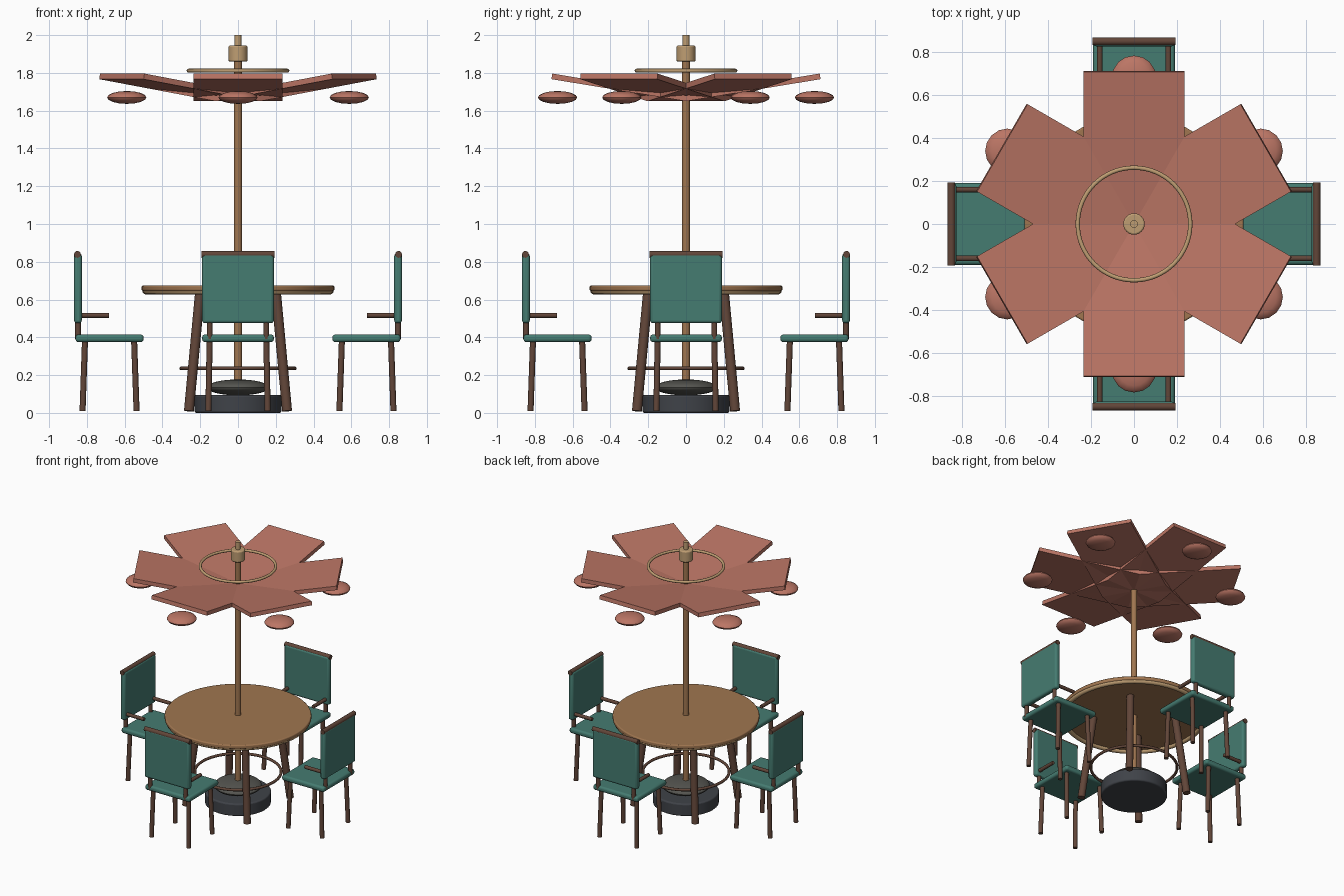
import bpy
from math import radians, pi, cos, sin
from mathutils import Vector, Matrix

if "Cube" in bpy.data.objects:
    bpy.data.objects.remove(bpy.data.objects["Cube"])


def material(name, rgb):
    m = bpy.data.materials.new(name)
    m.diffuse_color = (*rgb, 1)
    m.use_nodes = True
    m.node_tree.nodes["Principled BSDF"].inputs["Base Color"].default_value = m.diffuse_color
    return m


CORAL = material("coral", (0.50, 0.18, 0.13))
TEAL = material("teal", (0.06, 0.20, 0.165))
WOOD = material("wood", (0.35, 0.18, 0.08))
BROWN = material("dark_wood", (0.12, 0.06, 0.04))
BRASS = material("brass", (0.52, 0.34, 0.17))
IRON = material("iron", (0.05, 0.055, 0.065))
STONE = material("stone", (0.09, 0.09, 0.08))


def finish(name, mat, xf, bevel=0, smooth=True):
    ob = bpy.context.object
    ob.name = name
    ob.data.materials.append(mat)
    if smooth:
        bpy.ops.object.shade_smooth_by_angle(angle=radians(35))
    if bevel:
        b = ob.modifiers.new("bevel", 'BEVEL')
        b.width, b.segments, b.limit_method = bevel, 3, 'ANGLE'
    ob.matrix_world = xf
    return ob


def rod(name, p, q, r, mat, xf=Matrix(), sides=16, bevel=0):
    p, q = Vector(p), Vector(q)
    bpy.ops.mesh.primitive_cylinder_add(vertices=sides, radius=r, depth=(q - p).length)
    turn = (q - p).to_track_quat('Z', 'Y').to_matrix().to_4x4()
    return finish(name, mat, xf @ Matrix.Translation((p + q) / 2) @ turn, bevel)


def box(name, lo, hi, mat, xf=Matrix(), bevel=0):
    lo, hi = Vector(lo), Vector(hi)
    bpy.ops.mesh.primitive_cube_add(size=1)
    bpy.context.object.data.transform(Matrix.Diagonal((*(hi - lo), 1)))
    return finish(name, mat, xf @ Matrix.Translation((lo + hi) / 2), bevel, bevel > 0)


def ring(name, z, major, minor, mat):
    bpy.ops.mesh.primitive_torus_add(major_radius=major, minor_radius=minor,
                                     major_segments=64, minor_segments=12)
    return finish(name, mat, Matrix.Translation((0, 0, z)))


def pebble(name, c, r, h, mat, seg=16, rings=8):
    bpy.ops.mesh.primitive_uv_sphere_add(segments=seg, ring_count=rings, radius=1)
    bpy.context.object.data.transform(Matrix.Diagonal((r, r, h, 1)))
    return finish(name, mat, Matrix.Translation(c))


# Weighted base, pole and finial
rod("base", (0, 0, 0), (0, 0, 0.095), 0.23, IRON, sides=32, bevel=0.01)
pebble("base_dome", (0, 0, 0.135), 0.165, 0.042, STONE, 32, 16)
rod("pole", (0, 0, 0.08), (0, 0, 1.88), 0.022, WOOD)
rod("finial_collar", (0, 0, 1.86), (0, 0, 1.945), 0.05, BRASS, sides=24, bevel=0.008)
rod("finial_tip", (0, 0, 1.94), (0, 0, 2.0), 0.018, BRASS)

# Table
rod("table_top", (0, 0, 0.645), (0, 0, 0.675), 0.51, WOOD, sides=64, bevel=0.008)
ring("table_rim", 0.645, 0.488, 0.018, BRASS)
ring("foot_ring", 0.236, 0.30, 0.01, BROWN)
for sx in (-1, 1):
    for sy in (-1, 1):
        rod("table_leg", (sx * 0.26, sy * 0.26, 0.01), (sx * 0.2, sy * 0.2, 0.65), 0.026, BROWN)

# Canopy: six tilted panels, hanging pebbles and a brass hoop
ring("canopy_hoop", 1.812, 0.262, 0.01, BRASS)
for k in range(6):
    a = radians(30 + 60 * k)
    tilt = Matrix.Rotation(a, 4, 'Z') @ Matrix.Translation((0, 0, 1.65)) @ Matrix.Rotation(-radians(9.3), 4, 'Y')
    box("canopy_panel", (0, -0.235, 0), (0.722, 0.235, 0.03), CORAL, tilt)
    pebble("canopy_weight", (0.68 * cos(a), 0.68 * sin(a), 1.67), 0.104, 0.034, CORAL)

# Four chairs facing the table, built with the backrest towards +x
for k in range(4):
    R = Matrix.Rotation(k * pi / 2, 4, 'Z')
    box("seat", (0.50, -0.19, 0.375), (0.86, 0.19, 0.415), TEAL, R, 0.015)
    box("backrest", (0.827, -0.19, 0.475), (0.868, 0.19, 0.845), TEAL, R, 0.015)
    rod("top_rail", (0.85, -0.192, 0.839), (0.85, 0.192, 0.839), 0.018, BROWN, R)
    for s in (-1, 1):
        rod("back_post", (0.847, s * 0.15, 0.39), (0.847, s * 0.15, 0.84), 0.015, BROWN, R)
        rod("armrest", (0.682, s * 0.16, 0.516), (0.845, s * 0.16, 0.516), 0.013, BROWN, R)
        rod("outer_leg", (0.823, s * 0.157, 0.01), (0.81, s * 0.15, 0.385), 0.016, BROWN, R)
        rod("inner_leg", (0.537, s * 0.157, 0.01), (0.55, s * 0.15, 0.385), 0.016, BROWN, R)
